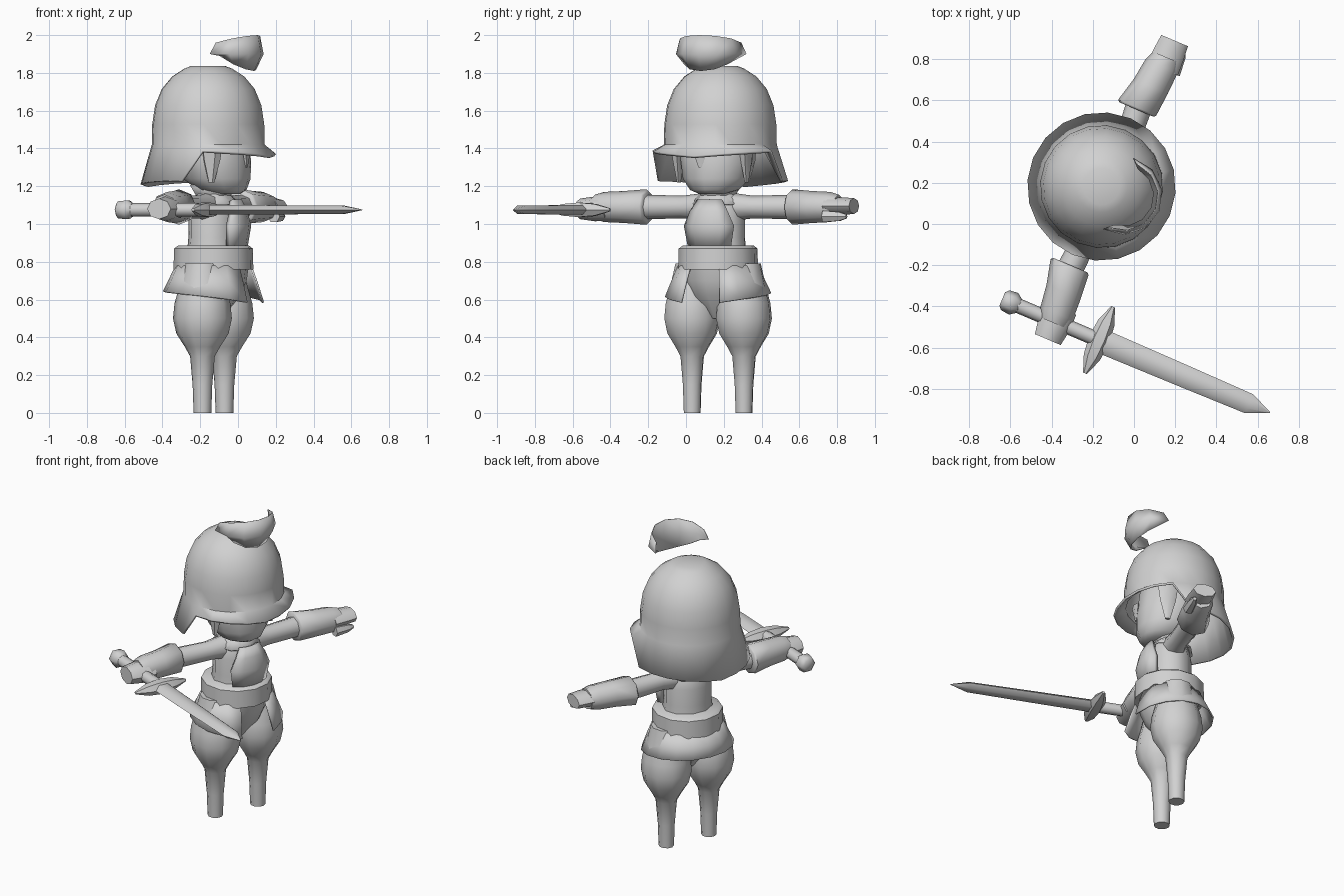
import bpy, bmesh, math
from math import sin, cos, pi, sqrt, radians
from mathutils import Matrix, Vector

cube = bpy.data.objects.get("Cube")
if cube:
    bpy.data.objects.remove(cube)

grey = bpy.data.materials.new("plain_grey")
grey.use_nodes = True
COLOUR = (0.64, 0.64, 0.64, 1)
grey.diffuse_color = COLOUR
grey.node_tree.nodes["Principled BSDF"].inputs["Base Color"].default_value = COLOUR

# The figure is built facing -y, then turned and moved into its stance
STANCE = Matrix.Translation((-0.13, 0.17, 0)) @ Matrix.Rotation(radians(67), 4, 'Z')
AXES = {
    'X': lambda along, a, b: Vector((along, a, b)),
    'Y': lambda along, a, b: Vector((a, -along, b)),
    'Z': lambda along, a, b: Vector((a, b, along)),
}


def circle(sides):
    return [2 * pi * i / sides for i in range(sides)]


def finish(name, bm, thick=0):
    bmesh.ops.recalc_face_normals(bm, faces=bm.faces)
    bm.transform(STANCE)
    mesh = bpy.data.meshes.new(name)
    bm.to_mesh(mesh)
    bm.free()
    mesh.materials.append(grey)
    ob = bpy.data.objects.new(name, mesh)
    bpy.context.collection.objects.link(ob)
    bpy.ops.object.select_all(action='DESELECT')
    ob.select_set(True)
    bpy.context.view_layer.objects.active = ob
    bpy.ops.object.shade_smooth_by_angle(angle=radians(50))
    if thick:
        shell = ob.modifiers.new("thickness", 'SOLIDIFY')
        shell.thickness = thick
        shell.offset = -1


def skin(bm, rows, closed):
    rows = [[bm.verts.new(point) for point in row] for row in rows]
    count = len(rows[0])
    for low, high in zip(rows, rows[1:]):
        for i in range(count if closed else count - 1):
            j = (i + 1) % count
            bm.faces.new((low[i], low[j], high[j], high[i]))
    return rows


def loft(name, rings, sides=8, axis='Z', at=(0, 0, 0), flat=1, side=1, caps=True, thick=0):
    """Rings are (position, radius, optional shift backward)."""
    bm = bmesh.new()
    rows = []
    for along, radius, *shift in rings:
        centre = Vector(at) + Vector((0, sum(shift), 0))
        rows.append([AXES[axis](side * along, radius * cos(a), flat * radius * sin(a)) + centre
                     for a in circle(sides)])
    rows = skin(bm, rows, True)
    if caps:
        bm.faces.new(rows[0])
        bm.faces.new(rows[-1])
    finish(name, bm, thick)


def band(name, rings, middle, steps, thick, at=(0, 0, 0), flat=1):
    """Open curved plate; rings are (height, radius, half angle, optional drop at the ends)."""
    bm = bmesh.new()
    rows = []
    for height, radius, half, *drop in rings:
        row = []
        for i in range(steps + 1):
            spread = 2 * i / steps - 1
            a = radians(middle + half * spread)
            point = Vector((radius * cos(a), flat * radius * sin(a), height - sum(drop) * spread ** 2))
            row.append(point + Vector(at))
        rows.append(row)
    skin(bm, rows, False)
    finish(name, bm, thick)


# Helmet dome with a raised front brim and a lower neck guard
bm = bmesh.new()
angles = circle(20)
rows = []
for step in range(7):
    rise = 0.97 * cos(step * pi / 12)
    radius = 0.3 * sqrt(1 - rise ** 3)
    rows.append([(radius * cos(a), radius * sin(a) + 0.03, 1.42 + 0.43 * rise) for a in angles])
rim = []
for a in angles:
    base = 1.36 if sin(a) < -0.1 else 1.2
    rim.append((0.36 * cos(a), 0.36 * sin(a) + 0.03, base + 0.03 * abs(cos(a))))
rows = skin(bm, rows + [rim], True)
bm.faces.new(rows[0])
finish("helmet", bm, thick=0.015)

# Curled crest sheet above the front of the helmet
band("crest", ((1.81, 0.15, 85, -0.08), (1.9, 0.19, 98), (2, 0.17, 90, 0.04)),
     middle=-90, steps=6, thick=0.004, at=(0, -0.085, 0))

# Head, hair locks, neck and collar
loft("head", ((1.16, 0.07, -0.08), (1.18, 0.13, -0.05), (1.24, 0.18, -0.02), (1.34, 0.2),
              (1.5, 0.2, 0.02), (1.6, 0.12, 0.03)), sides=12)
loft("fringe_lock", ((1.3, 0.01), (1.4, 0.05)), sides=5, at=(-0.02, -0.2, 0), flat=0.4)
for side, word in ((-1, "right"), (1, "left")):
    loft(f"{word}_side_lock", ((1.22, 0.01), (1.34, 0.03), (1.45, 0.04)), sides=5,
         at=(side * 0.195, -0.07, 0), flat=1.7)
loft("neck", ((1.1, 0.08), (1.24, 0.08)))
loft("collar", ((1.1, 0.14), (1.15, 0.09), (1.21, 0.125)), caps=False, thick=0.01)

# Torso, breastplate, sash, split skirt and hips
loft("torso", ((0.84, 0.16), (0.93, 0.15), (1.04, 0.15), (1.13, 0.13), (1.18, 0.08)),
     sides=10, flat=0.87)
band("breastplate", ((0.87, 0.18, 42), (0.99, 0.2, 45), (1.07, 0.18, 36), (1.13, 0.15, 28)),
     middle=-87, steps=4, thick=0.03)
loft("sash", ((0.76, 0.213), (0.87, 0.21), (0.885, 0.19)), sides=12)
band("skirt", ((0.78, 0.215, 157), (0.71, 0.25, 157, 0.02), (0.645, 0.285, 157, 0.06)),
     middle=90, steps=14, thick=0.01, flat=0.93)
loft("hips", ((0.5, 0.05), (0.62, 0.15), (0.7, 0.185), (0.8, 0.2)), sides=12, flat=0.95)

# Limbs on both sides, the gauntlets angled slightly forward
ARM = (0, 0, 1.09)
for side, word in ((-1, "right"), (1, "left")):
    loft(f"{word}_leg", ((0, 0.045), (0.15, 0.05), (0.3, 0.063), (0.35, 0.09), (0.42, 0.133),
                         (0.5, 0.15), (0.58, 0.142), (0.66, 0.12), (0.79, 0.09)),
         sides=10, at=(side * 0.149, 0, 0), flat=1.05)
    loft(f"{word}_arm", ((0.08, 0.075), (0.2, 0.06), (0.44, 0.065, 0.015)),
         axis='X', at=ARM, side=side)
    loft(f"{word}_gauntlet", ((0.41, 0.09, 0.02), (0.42, 0.1, 0.02), (0.54, 0.09),
                              (0.65, 0.085, -0.01), (0.7, 0.07, -0.015)),
         axis='X', at=ARM, flat=0.94, side=side)

# Open left hand with thumb, right fist
loft("left_fingers", ((0.64, 0.08), (0.72, 0.077), (0.79, 0.07)),
     axis='X', at=(0, -0.02, 1.095), flat=0.6)
loft("left_thumb", ((0.64, 0.035), (0.73, 0.027), (0.77, 0.012)),
     sides=6, axis='X', at=(0, -0.075, 1.04))
loft("right_fist", ((0.62, 0.08), (0.7, 0.082), (0.785, 0.068)),
     axis='X', at=(0, -0.02, 1.08), flat=0.8, side=-1)

# Sword held along the facing direction
GRIP = Vector((-0.69, 0, 1.075))
loft("sword_pommel", ((-0.26, 0.035), (-0.245, 0.052), (-0.2, 0.057), (-0.17, 0.035)),
     sides=6, axis='Y', at=GRIP)
loft("sword_handle", ((-0.2, 0.036), (0.26, 0.036)), axis='Y', at=GRIP)
loft("sword_guard", ((-0.175, 0.01), (-0.09, 0.042), (0, 0.052), (0.09, 0.042), (0.175, 0.01)),
     sides=6, axis='X', at=GRIP + Vector((0, -0.25, 0)), flat=0.85)
loft("sword_blade", ((0.24, 0.06), (0.7, 0.055), (1.04, 0.05), (1.15, 0.003)),
     sides=6, axis='Y', at=GRIP, flat=0.5)
